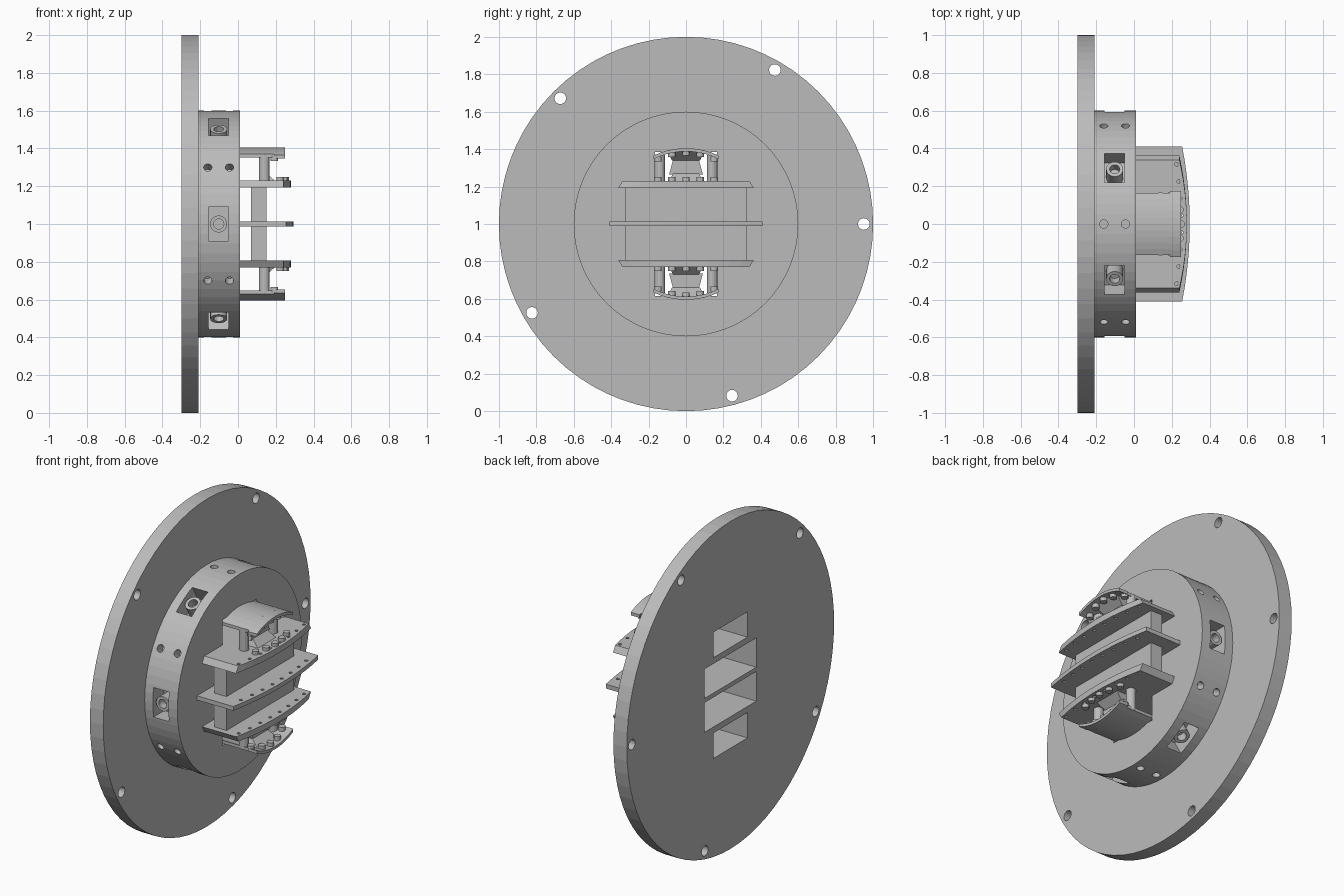
import bpy, bmesh, math
from mathutils import Matrix, Vector

old = bpy.data.objects.get("Cube")
if old:
    bpy.data.objects.remove(old, do_unlink=True)

grey = bpy.data.materials.new("machined_grey")
grey.use_nodes = True
COLOUR = (0.5, 0.5, 0.5, 1)
grey.diffuse_color = COLOUR
grey.node_tree.nodes["Principled BSDF"].inputs["Base Color"].default_value = COLOUR

CENTRE = Matrix.Translation((0, 0, 1))


def spin(angle):
    """Frame around the main axis; local y points outwards."""
    return CENTRE @ Matrix.Rotation(math.radians(angle), 4, 'X')


def box(bm, lo, hi, frame=CENTRE):
    lo, hi = Vector(lo), Vector(hi)
    m = frame @ Matrix.Translation((lo + hi) / 2) @ Matrix.Diagonal((*(hi - lo), 1))
    bmesh.ops.create_cube(bm, size=1, matrix=m)


def rod(bm, axis, centre, radius, length, frame=CENTRE, sides=16, tip=None):
    turn = Vector((0, 0, 1)).rotation_difference(Vector(axis)).to_matrix().to_4x4()
    bmesh.ops.create_cone(bm, cap_ends=True, segments=sides, radius1=radius,
                          radius2=radius if tip is None else tip, depth=length,
                          matrix=frame @ Matrix.Translation(centre) @ turn)


def prism(bm, lower, upper):
    """Solid between two matching outlines, given about the centre."""
    rings = [[bm.verts.new(CENTRE @ Vector(p)) for p in ring] for ring in (lower, upper)]
    n = len(lower)
    bm.faces.new(rings[0][::-1])
    bm.faces.new(rings[1])
    for i in range(n):
        j = (i + 1) % n
        bm.faces.new((rings[0][i], rings[0][j], rings[1][j], rings[1][i]))


def finish(name, bm):
    bmesh.ops.recalc_face_normals(bm, faces=bm.faces)
    mesh = bpy.data.meshes.new(name)
    bm.to_mesh(mesh)
    bm.free()
    mesh.materials.append(grey)
    obj = bpy.data.objects.new(name, mesh)
    bpy.context.collection.objects.link(obj)
    return obj


def cut(obj, cutter_bm):
    cutter = finish("cutter", cutter_bm)
    cutter.hide_render = True
    mod = obj.modifiers.new("cut", 'BOOLEAN')
    mod.operation, mod.solver, mod.object = 'DIFFERENCE', 'EXACT', cutter
    bpy.context.view_layer.objects.active = obj
    bpy.ops.object.modifier_apply(modifier=mod.name)
    bpy.data.objects.remove(cutter, do_unlink=True)


def channels(bm):
    """Stepped passage through the disc and hub."""
    box(bm, (-.5, -.25, -.205), (.2, .25, .205))
    for lo, hi in ((.225, .385), (-.385, -.225)):
        box(bm, (-.5, -.165, lo), (.2, .165, hi))


# Mounting disc with five bolt holes
bm = bmesh.new()
rod(bm, (1, 0, 0), (-.255, 0, 0), 1, .09, sides=72)
disc = finish("mounting_disc", bm)
bm = bmesh.new()
channels(bm)
for angle in (0, 60, 135, 210, 285):
    rod(bm, (1, 0, 0), (-.255, .95, 0), .031, .3, spin(angle), 20)
cut(disc, bm)

# Hub with pockets and pairs of radial holes
bm = bmesh.new()
rod(bm, (1, 0, 0), (-.1, 0, 0), .6, .22, sides=72)
hub = finish("hub_ring", bm)
bm = bmesh.new()
channels(bm)
for k in range(6):
    box(bm, (-.155, .49, -.09), (-.05, .7, .09), spin(60 * k))
    for x in (-.16, -.045):
        rod(bm, (0, 1, 0), (x, .6, 0), .022, .12, spin(60 * k + 30))
cut(hub, bm)

# Fitting inside each pocket
for k in range(6):
    bm = bmesh.new()
    rod(bm, (0, 1, 0), (-.102, .53, 0), .045, .1, spin(60 * k), 20)
    fitting = finish("pocket_fitting", bm)
    bm = bmesh.new()
    rod(bm, (0, 1, 0), (-.102, .57, 0), .027, .08, spin(60 * k))
    cut(fitting, bm)


# Bowed plates whose sides follow the round envelope
def front_edge(y, half, reach, sag):
    return reach - sag * (y / half) ** 2


def outline(z, reach, sag):
    half = math.sqrt(.41 ** 2 - z * z)
    ys = [half * (i / 6 - 1) for i in range(13)]
    front = [(front_edge(y, half, reach, sag), y, z) for y in ys]
    return [(0, half, z), (0, -half, z)][::-1][:1] + front + [(0, half, z)]


for name, lo, hi, reach in (("middle_plate", -.012, .014, .295),
                            ("upper_plate", .193, .23, .28),
                            ("lower_plate", -.23, -.193, .28)):
    bm = bmesh.new()
    prism(bm, outline(lo, reach, .04), outline(hi, reach, .04))
    plate = finish(name, bm)
    bm = bmesh.new()
    for i in range(8):
        y = (i - 3.5) * .09
        rod(bm, (0, 0, 1), (front_edge(y, .4, reach - .03, .04), y, (lo + hi) / 2), .01, .2, sides=10)
    cut(plate, bm)
    bm = bmesh.new()
    box(bm, (-.3, -.25, lo), (.01, .25, hi))
    finish(name + "_tail", bm)

# Wall closing the middle cells
bm = bmesh.new()
for s in (-1, 1):
    box(bm, (.07, -.325, min(s * .01, s * .2)), (.15, .325, max(s * .01, s * .2)))
finish("middle_wall", bm)

# Upper and lower flange assemblies
for s, side in ((1, "upper"), (-1, "lower")):
    # Curved outer shell with a flared front lip
    bm = bmesh.new()

    def arc(radius, half, x):
        ys = [half * (i / 5 - 1) for i in range(11)]
        return [(x, y, s * math.sqrt(radius ** 2 - y * y)) for y in ys]

    for half, back, front in ((.165, -.1, .19), (.175, .19, .25)):
        prism(bm, arc(.405, half, back) + arc(.388, half, back)[::-1],
              arc(.405, half, front) + arc(.388, half, front)[::-1])
    finish(side + "_shell", bm)

    # Posts joining plate and shell
    bm = bmesh.new()
    for y in (-.14, .14):
        rod(bm, (0, 0, 1), (.14, y, s * .295), .028, .15)
    finish(side + "_posts", bm)

    # Tapered core between the posts
    bm = bmesh.new()

    def rect(half, front, z):
        return [(.11, -half, s * z), (front, -half, s * z), (front, half, s * z), (.11, half, s * z)]

    prism(bm, rect(.09, .2, .225), rect(.07, .15, .27))
    prism(bm, rect(.09, .15, .265), rect(.07, .15, .34))
    prism(bm, rect(.075, .15, .34), rect(.1, .21, .39))
    finish(side + "_core", bm)

    # Bolt heads on both flanges
    bm = bmesh.new()
    for y in (-.15, -.075, 0, .075, .15):
        x = .25 - 1.2 * y * y
        rod(bm, (0, 0, 1), (x, y, s * .239), .02, .022, sides=12)
        z = math.sqrt(.388 ** 2 - y * y) - .01
        rod(bm, (0, 0, 1), (x - .03, y, s * z), .02, .026, sides=12)
    finish(side + "_bolts", bm)
